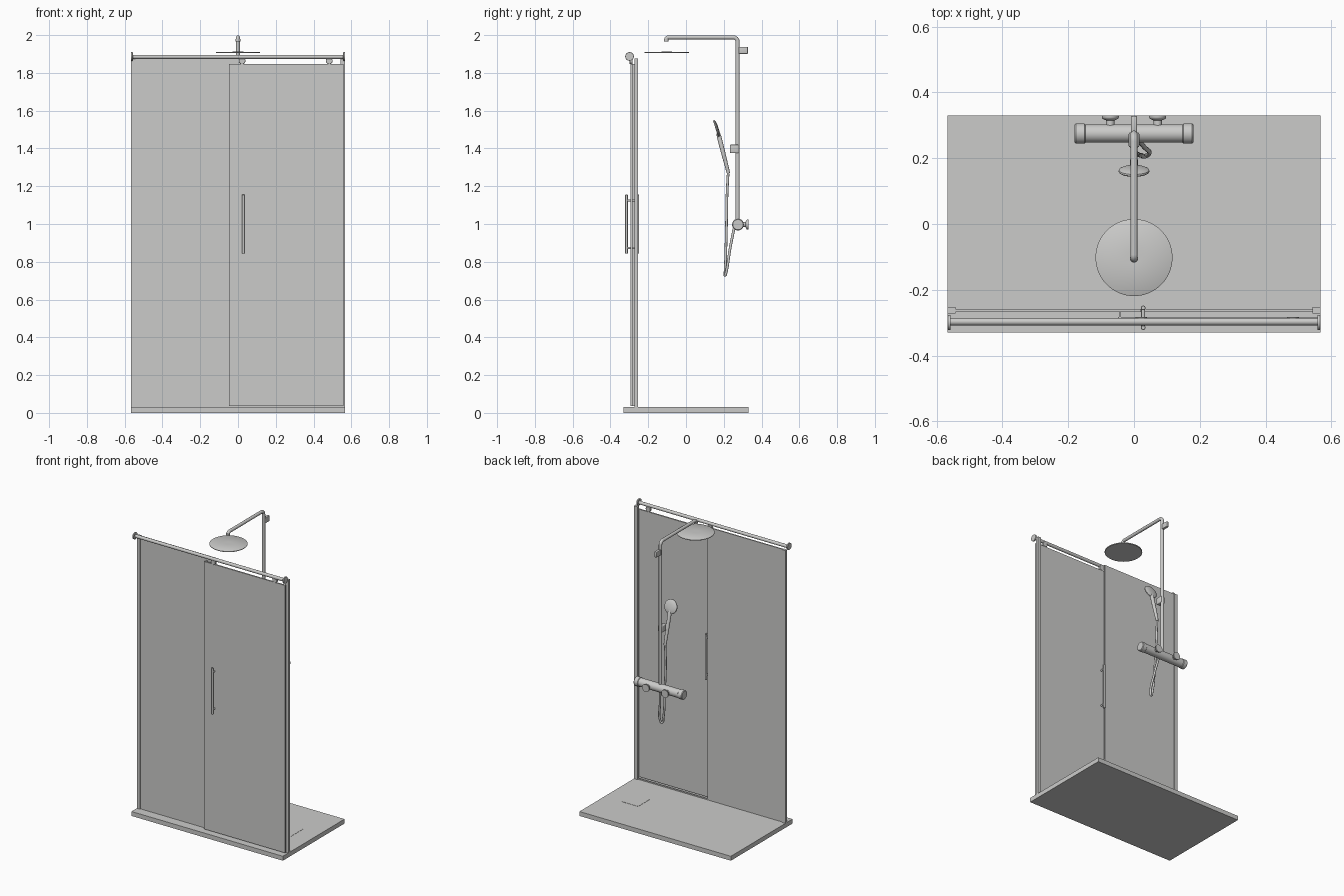
import bpy, bmesh, math
from mathutils import Vector

if "Cube" in bpy.data.objects:
    bpy.data.objects.remove(bpy.data.objects["Cube"])

grey = bpy.data.materials.new("satin_grey")
grey.diffuse_color = (0.6, 0.6, 0.59, 1)
grey.use_nodes = True
grey.node_tree.nodes["Principled BSDF"].inputs["Base Color"].default_value = grey.diffuse_color


def finish(name, bm, smooth=False):
    bmesh.ops.recalc_face_normals(bm, faces=bm.faces)
    me = bpy.data.meshes.new(name)
    bm.to_mesh(me)
    bm.free()
    ob = bpy.data.objects.new(name, me)
    bpy.context.collection.objects.link(ob)
    me.materials.append(grey)
    if smooth:
        bpy.ops.object.select_all(action='DESELECT')
        ob.select_set(True)
        bpy.context.view_layer.objects.active = ob
        bpy.ops.object.shade_smooth_by_angle(angle=math.radians(40))
    return ob


def box(name, x, y, z, bevel=0):
    """Box from (min, max) ranges, optionally with rounded edges."""
    bm = bmesh.new()
    bmesh.ops.create_cube(bm, size=1)
    for v in bm.verts:
        v.co = [r[0] if c < 0 else r[1] for c, r in zip(v.co, (x, y, z))]
    if bevel:
        bmesh.ops.bevel(bm, geom=bm.edges[:], offset=bevel, segments=3,
                        profile=0.5, affect='EDGES')
    return finish(name, bm, bevel > 0)


def lathe(name, origin, axis, profile, n=40):
    """Revolve (radius, distance) pairs around an axis; both ends are capped."""
    o, q = Vector(origin), Vector(axis).to_track_quat('Z', 'Y')
    bm = bmesh.new()
    rings = [[bm.verts.new(o + q @ Vector((r * math.cos(2 * math.pi * i / n),
                                          r * math.sin(2 * math.pi * i / n), h)))
              for i in range(n)] for r, h in profile]
    for a, b in zip(rings, rings[1:]):
        for i in range(n):
            j = (i + 1) % n
            bm.faces.new((a[i], a[j], b[j], b[i]))
    bm.faces.new(rings[0])
    bm.faces.new(rings[-1])
    return finish(name, bm, True)


def rod(name, a, b, r, n=24, c=0.0015):
    """Cylinder between two points with softened rims."""
    d = Vector(b) - Vector(a)
    L = d.length
    return lathe(name, a, d, [(r - c, 0), (r, c), (r, L - c), (r - c, L)], n)


def tube(name, pts, r, smooth_path=False):
    cu = bpy.data.curves.new(name, 'CURVE')
    cu.dimensions = '3D'
    cu.bevel_depth = r
    cu.bevel_resolution = 5
    cu.use_fill_caps = True
    if smooth_path:
        sp = cu.splines.new('BEZIER')
        sp.bezier_points.add(len(pts) - 1)
        for bp, p in zip(sp.bezier_points, pts):
            bp.co = p
            bp.handle_left_type = bp.handle_right_type = 'AUTO'
        sp.resolution_u = 10
    else:
        sp = cu.splines.new('POLY')
        sp.points.add(len(pts) - 1)
        for sp_p, p in zip(sp.points, pts):
            sp_p.co = (*p, 1)
    ob = bpy.data.objects.new(name, cu)
    bpy.context.collection.objects.link(ob)
    cu.materials.append(grey)
    bpy.ops.object.select_all(action='DESELECT')
    ob.select_set(True)
    bpy.context.view_layer.objects.active = ob
    bpy.ops.object.convert(target='MESH')
    bpy.ops.object.shade_smooth_by_angle(angle=math.radians(40))


# Tray and drain cover
box("shower_tray", (-0.567, 0.567), (-0.33, 0.33), (0, 0.03))
box("drain_cover", (0.313, 0.443), (-0.063, 0.065), (0.028, 0.0315))

# Glass enclosure
box("fixed_glass", (-0.55, 0.02), (-0.267, -0.259), (0.03, 1.877))
box("sliding_door", (-0.048, 0.558), (-0.293, -0.283), (0.036, 1.847))
box("door_seal", (-0.046, -0.04), (-0.283, -0.268), (0.036, 1.847))
box("floor_strip", (-0.545, 0.545), (-0.267, -0.259), (0.03, 0.038))
for side, s in (("left", -1), ("right", 1)):
    x = sorted((s * 0.542, s * 0.567))
    box(side + "_wall_profile", x, (-0.272, -0.253), (0.03, 1.877))
    rod(side + "_rail_cap", (s * 0.557, -0.299, 1.887), (s * 0.567, -0.299, 1.887), 0.023)

# Overhead rail and rollers
rod("sliding_rail", (-0.56, -0.297, 1.885), (0.56, -0.297, 1.885), 0.011)
for i, x in enumerate((0.022, 0.483)):
    rod(f"door_roller_{i + 1}", (x, -0.299, 1.864), (x, -0.283, 1.864), 0.018)

# Door handle on both faces
for side, y in (("outer", -0.315), ("inner", -0.255)):
    rod(side + "_handle", (0.028, y, 0.843), (0.028, y, 1.155), 0.007)
for i, z in enumerate((0.873, 1.125)):
    rod(f"handle_post_{i + 1}", (0.028, -0.315, z), (0.028, -0.255, z), 0.006)

# Riser pipe, bent arm and its outlet
R = 0.022
arc1 = [(0, 0.273 - R + R * math.cos(t), 1.988 - R + R * math.sin(t))
        for t in [math.pi / 2 * k / 8 for k in range(9)]]
arc2 = [(0, -0.105 + 0.012 - 0.012 * math.sin(t), 1.988 - 0.012 + 0.012 * math.cos(t))
        for t in [math.pi / 2 * k / 6 for k in range(7)]]
tube("riser_and_arm", [(0, 0.273, 1.0)] + arc1 + arc2 + [(0, -0.105, 1.967)], 0.0108)
rod("arm_outlet", (0, -0.105, 1.966), (0, -0.105, 1.98), 0.0125)
box("wall_bracket", (-0.009, 0.009), (0.28, 0.328), (1.9, 1.938), 0.004)

# Rain head
lathe("rain_head", (0, -0.102, 1.904), (0, 0, 1),
      [(0.115, 0), (0.117, 0.002), (0.117, 0.005), (0.114, 0.007), (0.02, 0.008)], 64)

# Thermostat bar with end knobs and wall unions
rod("thermostat_bar", (-0.15, 0.275, 0.997), (0.15, 0.275, 0.997), 0.028, 40)
for side, s in (("left", -1), ("right", 1)):
    rod(side + "_knob", (s * 0.147, 0.275, 0.997), (s * 0.181, 0.275, 0.997), 0.031, 40, 0.004)
    lathe(side + "_wall_union", (s * 0.072, 0.29, 0.997), (0, 1, 0),
          [(0.013, 0), (0.013, 0.025), (0.024, 0.03), (0.026, 0.034), (0.026, 0.04)])

# Hand shower, its slider and hose
box("slider", (-0.016, 0.016), (0.233, 0.278), (1.375, 1.42), 0.005)
lathe("hand_shower_head", (0, 0.172, 1.508), (0, -0.95, -0.3),
      [(0.015, 0), (0.036, 0.003), (0.046, 0.008), (0.047, 0.013), (0.044, 0.016)])
lathe("hand_shower_handle", (0, 0.17, 1.482), (0, 0.055, -0.214),
      [(0.009, 0), (0.012, 0.02), (0.0115, 0.1), (0.009, 0.215), (0.008, 0.221)], 24)
tube("hose", [(0.015, 0.254, 0.975), (0.03, 0.235, 0.88), (0.045, 0.213, 0.745),
              (0.036, 0.207, 0.728), (0.025, 0.208, 0.76), (0.008, 0.214, 0.98),
              (0, 0.217, 1.15), (0, 0.223, 1.268)], 0.007, True)
